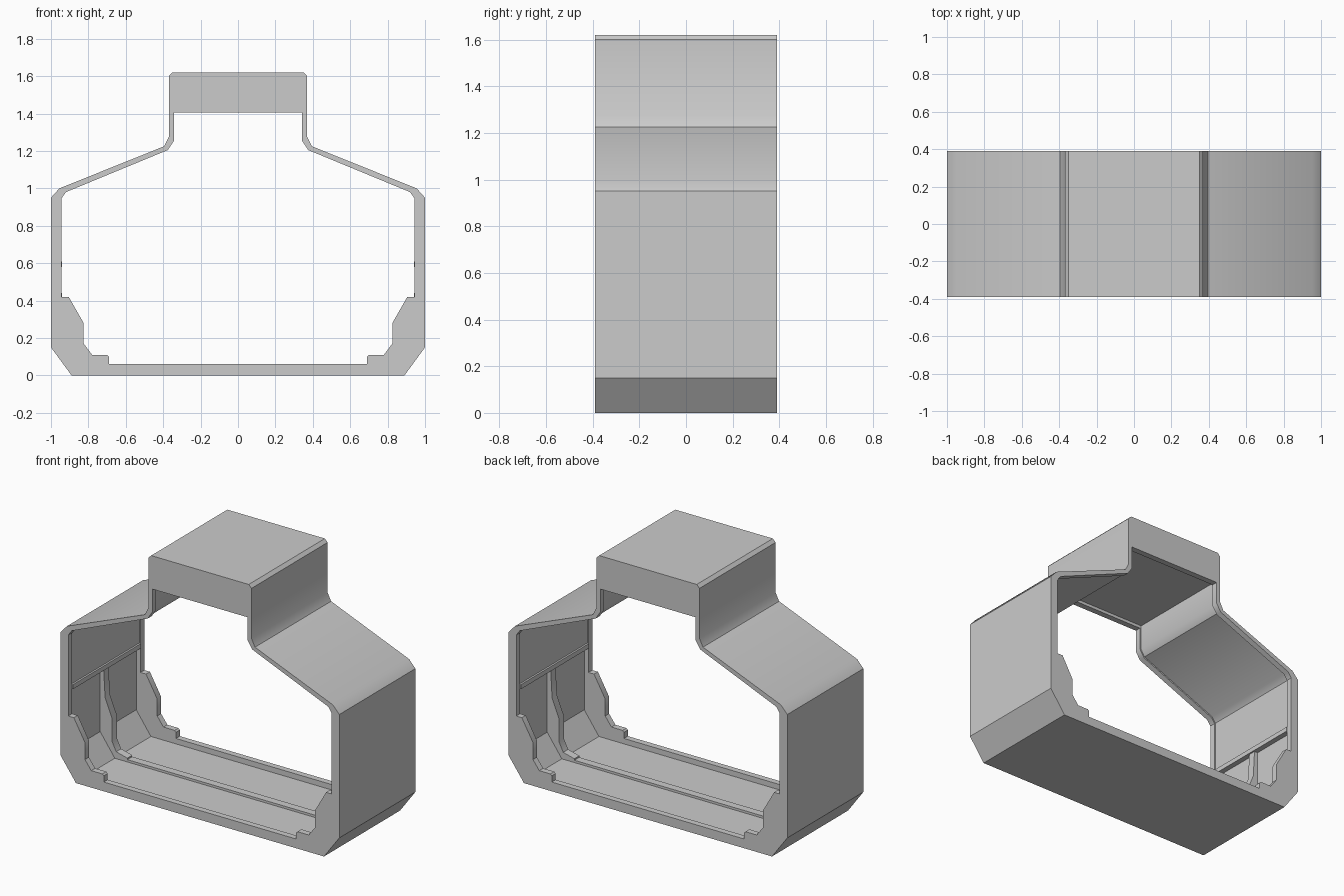
import bpy, bmesh, math

if "Cube" in bpy.data.objects:
    bpy.data.objects.remove(bpy.data.objects["Cube"])

DEPTH = 0.39      # half depth of the whole frame
FLANGE = 0.04     # thickness of the front and back frames


def mirrored(half):
    """Closed loop from a right-hand half profile, listed bottom to top."""
    return half + [(-x, z) for x, z in reversed(half)]


def extrude_profile(name, loops, y0, y1):
    """Fill nested x-z loops (later ones become holes) and extrude along y."""
    curve = bpy.data.curves.new(name + "_profile", 'CURVE')
    curve.dimensions = '2D'
    curve.fill_mode = 'BOTH'
    curve.extrude = (y1 - y0) / 2
    for loop in loops:
        spline = curve.splines.new('POLY')
        spline.points.add(len(loop) - 1)
        for p, (x, z) in zip(spline.points, loop):
            p.co = (x, z, 0, 1)
        spline.use_cyclic_u = True
    temp = bpy.data.objects.new(name + "_temp", curve)
    bpy.context.collection.objects.link(temp)
    bpy.context.view_layer.update()
    graph = bpy.context.evaluated_depsgraph_get()
    mesh = bpy.data.meshes.new_from_object(temp.evaluated_get(graph))
    bpy.data.objects.remove(temp)

    # weld the caps to the sides and stand the profile upright
    bm = bmesh.new()
    bm.from_mesh(mesh)
    for v in bm.verts:
        x, z, d = v.co
        v.co = (x, (y0 + y1) / 2 - d, z)
    bmesh.ops.remove_doubles(bm, verts=bm.verts, dist=0.0005)
    bmesh.ops.recalc_face_normals(bm, faces=bm.faces)
    bm.to_mesh(mesh)
    bm.free()
    mesh.name = name
    obj = bpy.data.objects.new(name, mesh)
    bpy.context.collection.objects.link(obj)
    bpy.ops.object.select_all(action='DESELECT')
    obj.select_set(True)
    bpy.context.view_layer.objects.active = obj
    bpy.ops.object.shade_smooth_by_angle(angle=math.radians(35))
    return obj


# Outer silhouette shared by the shell and both frames
outer = mirrored([(.89, 0), (1, .15), (1, .95), (.955, 1), (.395, 1.225),
                  (.37, 1.275), (.37, 1.60), (.35, 1.62)])

# Opening in the front and back frames, stepped at the lower corners
opening = mirrored([(.69, .06), (.69, .10), (.70, .11), (.78, .11), (.825, .17),
                    (.825, .28), (.905, .42), (.945, .42), (.945, .945),
                    (.92, .98), (.375, 1.205), (.342, 1.255), (.342, 1.405)])

# Slightly recessed inner wall, thinner below the side ledge
inner_wall = mirrored([(.87, .025), (.975, .17), (.975, .59), (.952, .59),
                       (.952, .95), (.925, .988), (.378, 1.213),
                       (.352, 1.257), (.352, 1.425)])

inside = DEPTH - FLANGE
extrude_profile("front_frame", [outer, opening], -DEPTH, -inside)
extrude_profile("back_frame", [outer, opening], inside, DEPTH)
extrude_profile("shell", [outer, inner_wall], -inside, inside)

# Corner ribs at mid depth and side ledges running front to back
rib = [(.88, .015), (.78, .015), (.78, .05), (.86, .07), (.89, .13), (.89, .28),
       (.94, .40), (.95, .58), (.985, .58), (.985, .16)]
ledge = [(.94, .58), (.985, .58), (.985, .61), (.94, .61)]
for side, s in (("right", 1), ("left", -1)):
    extrude_profile(side + "_corner_rib", [[(s * x, z) for x, z in rib]], -.02, .03)
    extrude_profile(side + "_ledge", [[(s * x, z) for x, z in ledge]], -inside, inside)

# Low rib across the floor
extrude_profile("floor_rib", [[(-.8, .015), (.8, .015), (.8, .04), (-.8, .04)]], -.02, .03)
